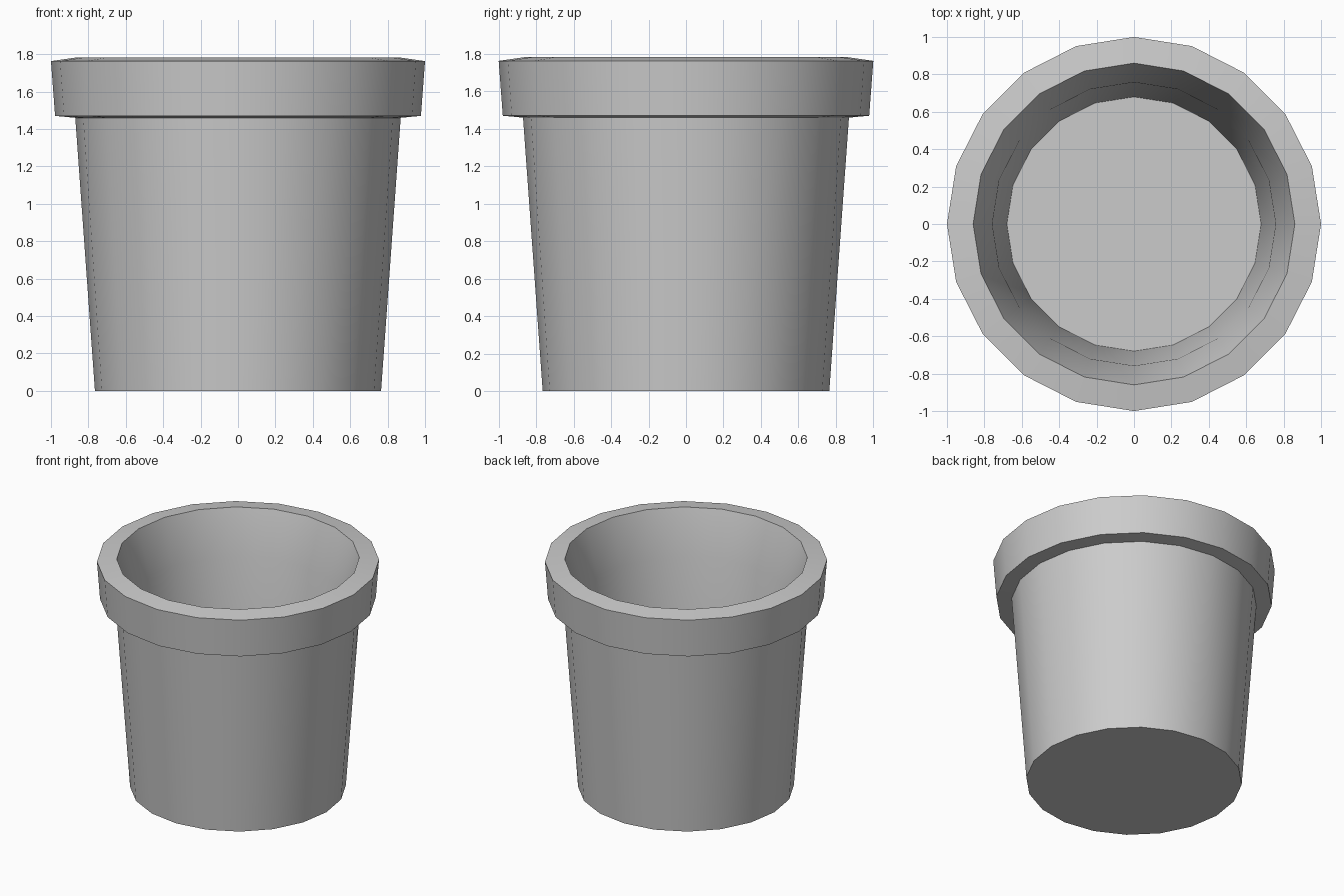
import bpy, bmesh
from math import cos, sin, pi, radians

if "Cube" in bpy.data.objects:
    bpy.data.objects.remove(bpy.data.objects["Cube"])

SIDES = 20

# Pot cross-section (radius, height), from base edge over the rim to the inner floor
profile = [
    (0.765, 0.0), (0.87, 1.46),    # tapered outer wall
    (0.978, 1.47), (1.0, 1.763),   # rim band
    (0.86, 1.783),                 # lip
    (0.758, 1.44), (0.68, 0.13),   # inner wall
]

bm = bmesh.new()
rings = [[bm.verts.new((r * cos(2 * pi * i / SIDES), r * sin(2 * pi * i / SIDES), z))
          for i in range(SIDES)] for r, z in profile]

# Walls
for low, high in zip(rings, rings[1:]):
    for i in range(SIDES):
        j = (i + 1) % SIDES
        bm.faces.new((low[i], low[j], high[j], high[i]))

# Underside and inner floor
bm.faces.new(rings[0][::-1])
bm.faces.new(rings[-1])
bmesh.ops.recalc_face_normals(bm, faces=bm.faces)

mesh = bpy.data.meshes.new("flower_pot")
bm.to_mesh(mesh)
bm.free()
pot = bpy.data.objects.new("flower_pot", mesh)
bpy.context.collection.objects.link(pot)

# Smooth walls, sharp rim and base edges
bpy.context.view_layer.objects.active = pot
pot.select_set(True)
bpy.ops.object.shade_smooth_by_angle(angle=radians(30))
